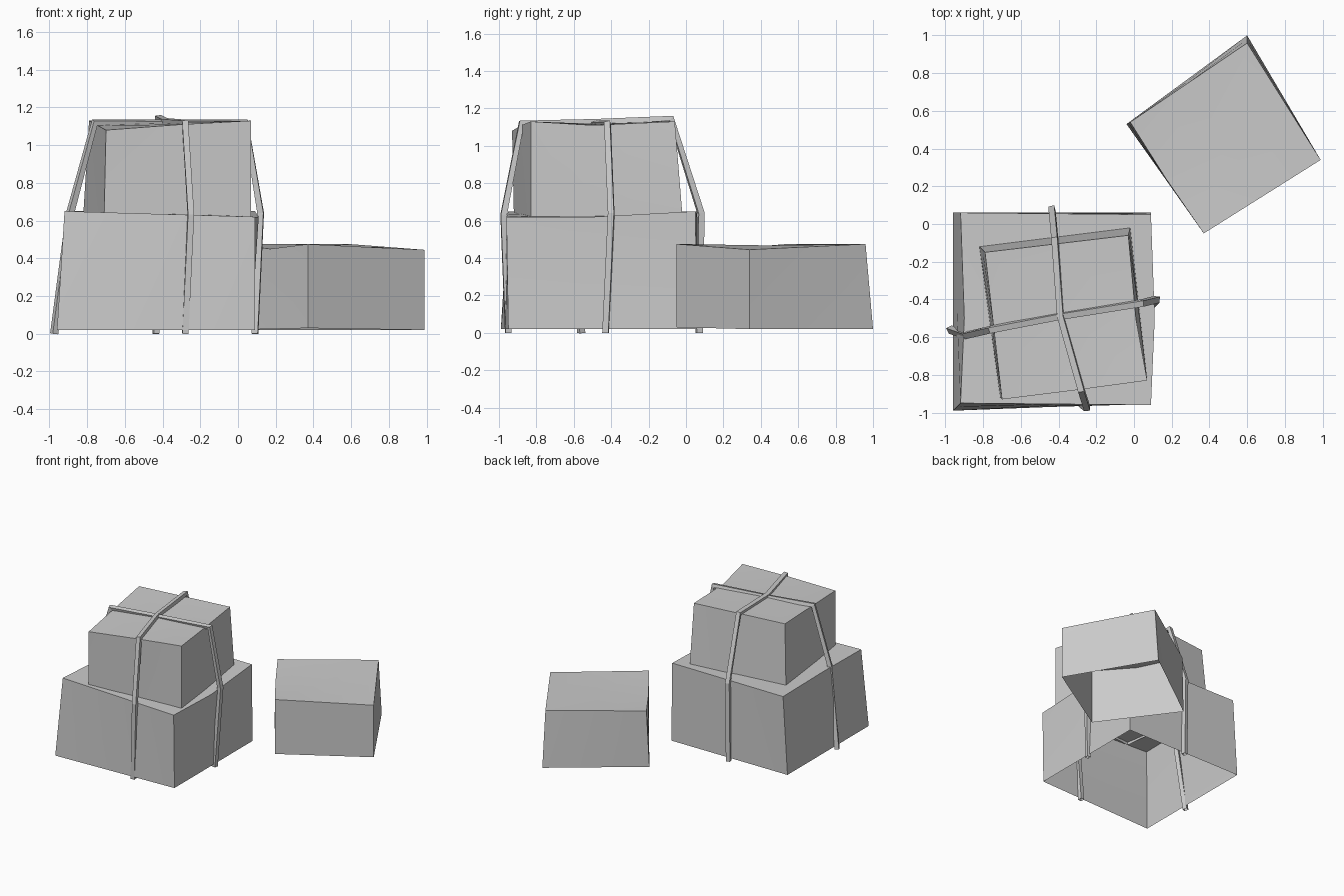
import bpy, bmesh, math
from mathutils import Vector

cube = bpy.data.objects.get("Cube")
if cube:
    bpy.data.objects.remove(cube, do_unlink=True)

grey = bpy.data.materials.new("plain_grey")
grey.use_nodes = True
TONE = (0.6, 0.6, 0.6, 1)
grey.diffuse_color = TONE
grey.node_tree.nodes["Principled BSDF"].inputs["Base Color"].default_value = TONE


def add_object(name, data):
    obj = bpy.data.objects.new(name, data)
    bpy.context.collection.objects.link(obj)
    data.materials.append(grey)
    return obj


def crate(name, base, top, nudges=()):
    """Crooked box, open underneath; nudges pull the nearest mid point into place."""
    bm = bmesh.new()
    low = [bm.verts.new(p) for p in base]
    high = [bm.verts.new(p) for p in top]
    bm.faces.new(high)
    for i in range(4):
        j = (i + 1) % 4
        bm.faces.new((low[i], low[j], high[j], high[i]))
    bmesh.ops.subdivide_edges(bm, edges=bm.edges[:], cuts=1, use_grid_fill=True)
    for target in map(Vector, nudges):
        min(bm.verts, key=lambda v: (v.co - target).length).co = target
    mesh = bpy.data.meshes.new(name)
    bm.to_mesh(mesh)
    bm.free()
    obj = add_object(name, mesh)
    bpy.ops.object.select_all(action='DESELECT')
    obj.select_set(True)
    bpy.context.view_layer.objects.active = obj
    bpy.ops.object.shade_smooth_by_angle(angle=math.radians(30))


def rope(name, path, radius=0.023):
    """Four-sided cord along straight segments."""
    curve = bpy.data.curves.new(name, 'CURVE')
    curve.dimensions = '3D'
    curve.bevel_depth = radius
    curve.bevel_resolution = 0
    spline = curve.splines.new('POLY')
    spline.points.add(len(path) - 1)
    for point, co in zip(spline.points, path):
        point.co = (*co, 1)
    spline.use_smooth = False
    add_object(name, curve)


# Boxes: corners run front right, back right, back left, front left in plan
crate("lower_box",
      [(.09, -.95, .02), (.09, .06, .02), (-.96, .06, .02), (-.96, -.99, .02)],
      [(.09, -.96, .62), (.09, .05, .65), (-.92, .06, .65), (-.92, -.95, .65)],
      [(.11, -.5, .62), (-.9, -.5, .64)])
crate("upper_box",
      [(.07, -.83, .61), (-.02, -.02, .64), (-.82, -.12, .64), (-.71, -.92, .62)],
      [(.07, -.83, 1.13), (-.03, -.06, 1.13), (-.79, -.15, 1.13), (-.70, -.93, 1.08)],
      [(.01, -.5, 1.11), (-.3, -.88, 1.11)])
crate("small_box",
      [(.37, -.05, .03), (.99, .34, .02), (.60, 1.0, .02), (-.04, .53, .02)],
      [(.37, -.05, .475), (.99, .34, .445), (.60, .96, .475), (-.02, .54, .475)],
      [(.17, .24, .45)])

# Ropes crossing over the stack
rope("front_to_back_rope",
     [(-.28, -.95, 0), (-.25, -.975, .63), (-.28, -.88, 1.12), (-.39, -.49, 1.125),
      (-.42, -.08, 1.145), (-.435, .08, .64), (-.435, .07, 0)])
rope("side_to_side_rope",
     [(-.975, -.56, 0), (-.89, -.59, .64), (-.76, -.56, 1.12), (-.40, -.49, 1.115),
      (.04, -.42, 1.12), (.12, -.4, .64), (.09, -.43, 0)])
